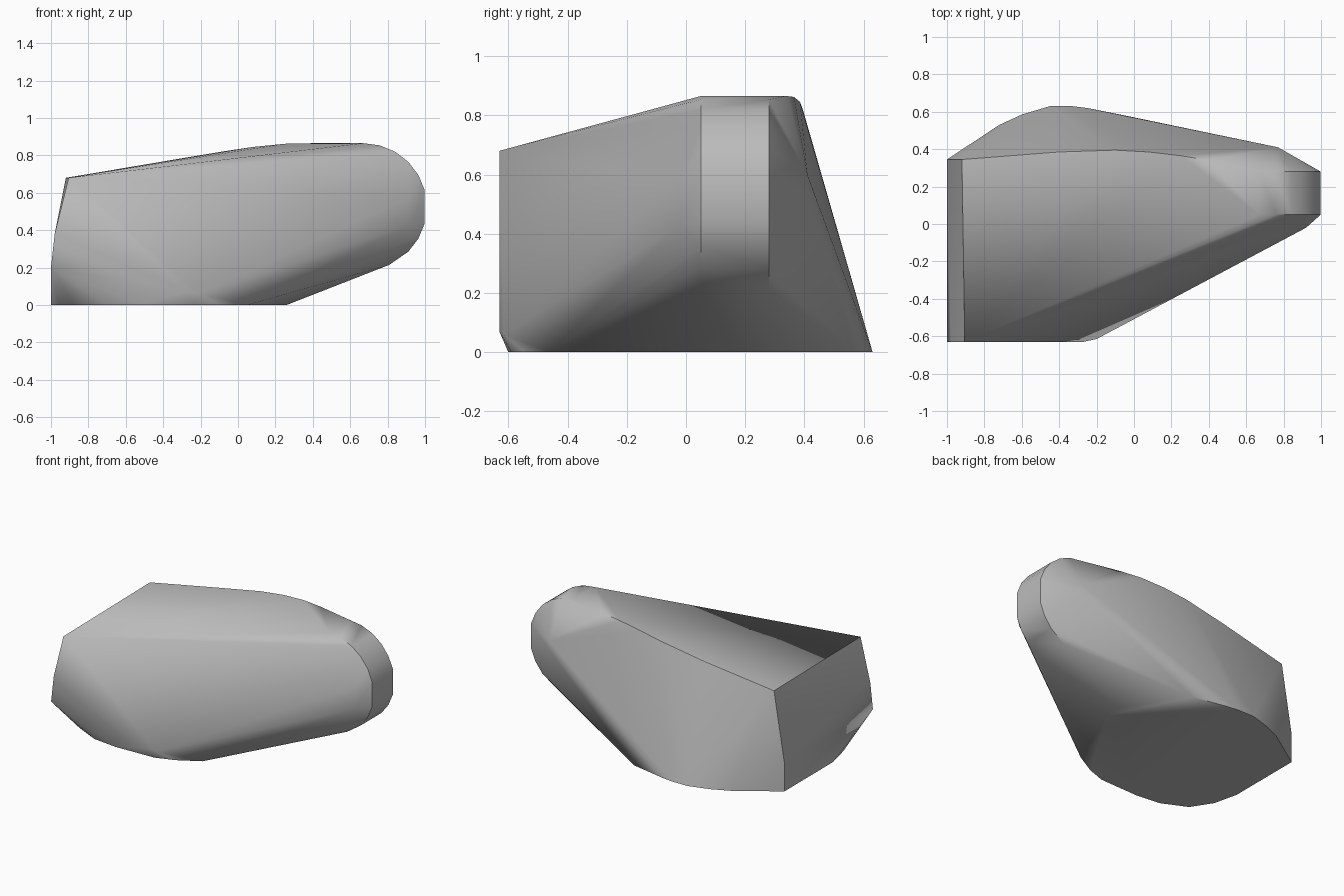
import bpy, bmesh, math

old = bpy.data.objects.get("Cube")
if old:
    bpy.data.objects.remove(old, do_unlink=True)

# Single plain grey finish
grey = bpy.data.materials.new("plain_grey")
grey.use_nodes = True
colour = (0.5, 0.5, 0.5, 1)
grey.diffuse_color = colour
grey.node_tree.nodes["Principled BSDF"].inputs["Base Color"].default_value = colour

points = []

# Flat base outline on the ground
base = [(-1, .345), (-1, -.19), (-.96, -.36), (-.87, -.5), (-.7, -.58), (-.52, -.6),
        (-.23, -.59), (-.1, -.545), (.05, -.46), (.26, .05), (.26, .18), (0, .57),
        (-.25, .62), (-.33, .63), (-.45, .63), (-.6, .585), (-.72, .53)]
points += [(x, y, 0) for x, y in base]

# Wide end plate, leaning inward toward the top
points += [(-.92, .345, .68), (-1, .345, .2)]
points += [(-.905, -.63, .68), (-.98, -.63, .38), (-1, -.63, .2)]

# Lower rounded corner of the front wall
points += [(-.27, -.63, .07), (-.2, -.615, .06)]

# Crowned rear edge of the roof
points += [(-.4, .385, .765), (-.1, .395, .818), (.08, .385, .845),
           (.25, .365, .862), (.4, .34, .865)]

# Round nose: an arc swept across a short width
for degrees in (90, 75, 60, 45, 30, 15, -15, -30, -45, -66):
    a = math.radians(degrees)
    x = .67 + .34 * math.cos(a)
    z = .525 + .34 * math.sin(a)
    points += [(x, .05, z), (x, .28, z)]

# Chamfered cheeks beside the nose
points += [(.92, -.02, .58), (.92, -.02, .43)]
points += [(.77, .41, .6), (.77, .41, .54)]

# Wrap the outlines in one taut skin
bm = bmesh.new()
for p in points:
    bm.verts.new(p)
hull = bmesh.ops.convex_hull(bm, input=bm.verts)
loose = {g for g in hull["geom_interior"] + hull["geom_unused"]
         if isinstance(g, bmesh.types.BMVert)}
bmesh.ops.delete(bm, geom=list(loose), context="VERTS")
bmesh.ops.dissolve_limit(bm, angle_limit=math.radians(1),
                         verts=bm.verts, edges=bm.edges)
bmesh.ops.recalc_face_normals(bm, faces=bm.faces)
mesh = bpy.data.meshes.new("wedge_body")
bm.to_mesh(mesh)
bm.free()

body = bpy.data.objects.new("wedge_body", mesh)
bpy.context.collection.objects.link(body)
mesh.materials.append(grey)

# Smooth rounded areas, keep the creases
bpy.ops.object.select_all(action="DESELECT")
body.select_set(True)
bpy.context.view_layer.objects.active = body
bpy.ops.object.shade_smooth_by_angle(angle=math.radians(35))
